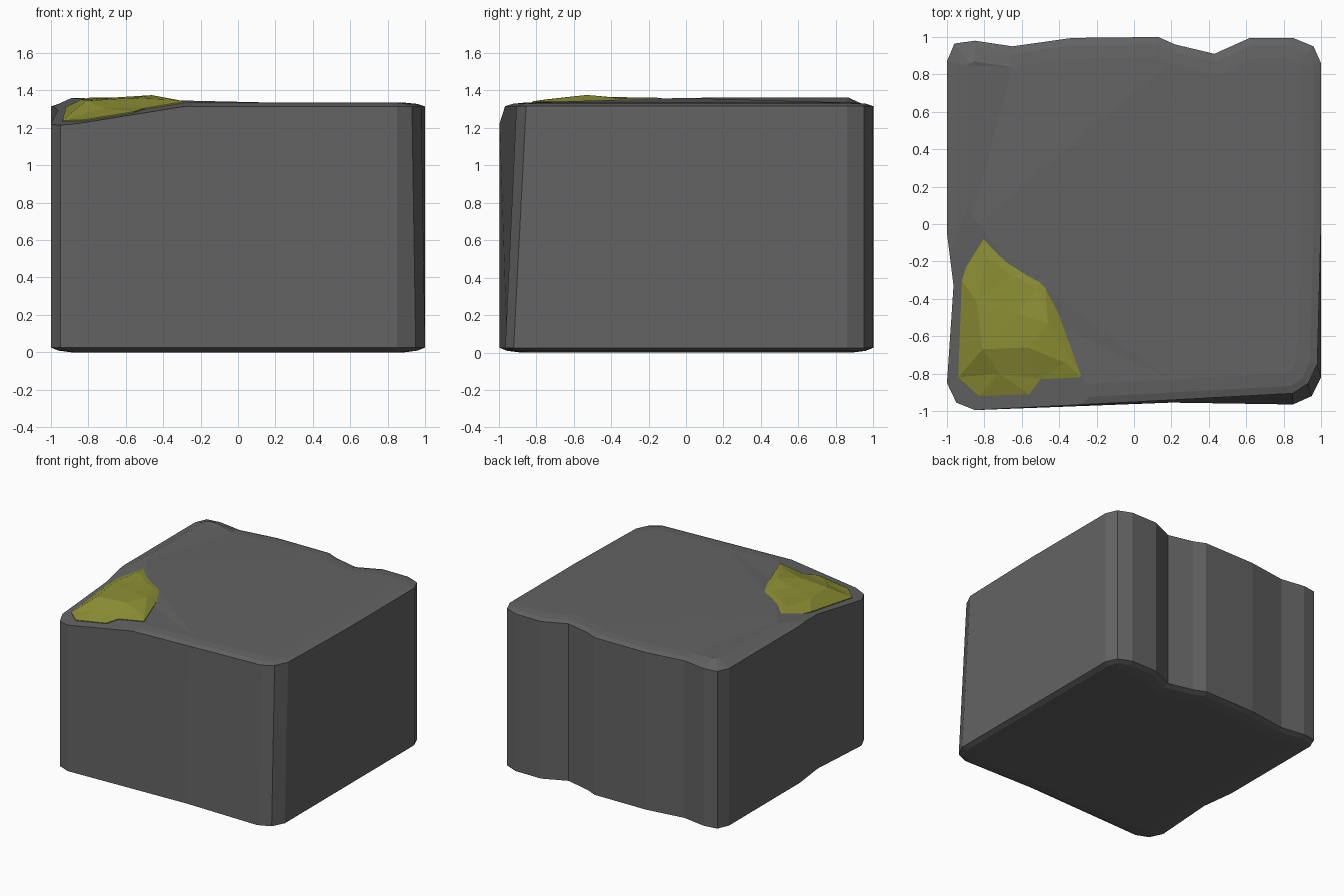
import bpy, bmesh
from mathutils import Vector
from mathutils.geometry import delaunay_2d_cdt, normal

cube = bpy.data.objects.get("Cube")
if cube:
    bpy.data.objects.remove(cube, do_unlink=True)


def make_material(name, rgb):
    mat = bpy.data.materials.new(name)
    mat.use_nodes = True
    mat.diffuse_color = (*rgb, 1)
    mat.node_tree.nodes["Principled BSDF"].inputs["Base Color"].default_value = (*rgb, 1)
    return mat


def add_object(name, bm, mat):
    bmesh.ops.recalc_face_normals(bm, faces=bm.faces)
    mesh = bpy.data.meshes.new(name)
    bm.to_mesh(mesh)
    bm.free()
    mesh.materials.append(mat)
    obj = bpy.data.objects.new(name, mesh)
    bpy.context.collection.objects.link(obj)
    return obj


stone = make_material("dark grey stone", (0.125, 0.125, 0.125))
moss = make_material("olive moss", (0.27, 0.28, 0.035))

# Slope of the chipped corner, shared by the stone and the moss
chip_point = Vector((-0.28, -0.82, 1.335))
chip_normal = normal((chip_point, Vector((-0.82, 0, 1.36)), Vector((-0.85, -0.95, 1.23))))
if chip_normal.z < 0:
    chip_normal.negate()


def chip_height(x, y):
    d = chip_normal.x * (x - chip_point.x) + chip_normal.y * (y - chip_point.y)
    return min(1.335, chip_point.z - d / chip_normal.z)


# Stone block: a worn outline, extruded, with softened rims
outline = [(-0.85, -0.995), (0.2, -0.955), (0.85, -0.965), (0.95, -0.92), (1, -0.82),
           (1, 0), (1, 0.86), (0.96, 0.95), (0.85, 0.995), (0.62, 0.995),
           (0.43, 0.91), (0.22, 0.96), (0.13, 1), (-0.33, 0.995), (-0.65, 0.95),
           (-0.85, 0.98), (-0.96, 0.965), (-1, 0.87), (-1, -0.05), (-0.965, -0.33),
           (-1, -0.85), (-0.95, -0.955)]


def lean(x, y):
    # The front right corner leans back toward the top
    if x > 0 and y < -0.75:
        return x - (0.02 if x > 0.9 else 0), y + 0.07 * x
    return x, y


bm = bmesh.new()
low = [bm.verts.new((x, y, 0.025)) for x, y in outline]
high = [bm.verts.new((*lean(x, y), 1.315)) for x, y in outline]
n = len(outline)
for i in range(n):
    j = (i + 1) % n
    bm.faces.new((low[i], low[j], high[j], high[i]))
bottom = bm.faces.new(low[::-1])
top = bm.faces.new(high)
bm.normal_update()
for face, steps in ((top, ((0.04, 0.013), (0.07, 0.007))),
                    (bottom, ((0.04, 0.016), (0.07, 0.009)))):
    for thickness, rise in steps:
        bmesh.ops.inset_region(bm, faces=[face], thickness=thickness, depth=0,
                               use_even_offset=True)
        for v in face.verts:
            v.co.z += rise if face is top else -rise

# Slight swell along the left of the top
for v in top.verts:
    if v.co.x < -0.84 and v.co.y > -0.2:
        v.co.z = 1.36
bmesh.ops.triangulate(bm, faces=[top])

# Chip the front left corner away
bmesh.ops.bisect_plane(bm, geom=bm.verts[:] + bm.edges[:] + bm.faces[:],
                       plane_co=chip_point, plane_no=chip_normal, clear_outer=True)
bmesh.ops.holes_fill(bm, edges=[e for e in bm.edges if e.is_boundary], sides=0)
add_object("stone_block", bm, stone)

# Moss patch: rim sunk into the chip, lumpy points above it
rim = [(-0.82, 0.01), (-0.68, -0.12), (-0.48, -0.27), (-0.28, -0.82), (-0.5, -0.83),
       (-0.56, -0.91), (-0.83, -0.92), (-0.94, -0.82), (-0.92, -0.3)]
lumps = [(-0.79, -0.17, 1.362), (-0.66, -0.27, 1.362), (-0.52, -0.34, 1.358),
         (-0.84, -0.42, 1.352), (-0.62, -0.48, 1.365), (-0.46, -0.53, 1.375),
         (-0.81, -0.67, 1.345), (-0.57, -0.66, 1.36), (-0.37, -0.74, 1.352),
         (-0.72, -0.8, 1.305)]
points = [Vector((x, y, chip_height(x, y) + 0.006)) for x, y in rim]
points += [Vector(p) for p in lumps]
edges = [(i, (i + 1) % len(rim)) for i in range(len(rim))]
_, _, tris, _, _, _ = delaunay_2d_cdt([p.xy for p in points], edges, [], 1, 0.0001)
bm = bmesh.new()
verts = [bm.verts.new(p) for p in points]
for tri in tris:
    bm.faces.new([verts[i] for i in tri])
bm.normal_update()

# Skirt that closes the rim against the stone
border = [e for e in bm.edges if e.is_boundary]
skirt = bmesh.ops.extrude_edge_only(bm, edges=border)["geom"]
for v in skirt:
    if isinstance(v, bmesh.types.BMVert):
        v.co.z -= 0.03
bmesh.ops.holes_fill(bm, edges=[e for e in bm.edges if e.is_boundary], sides=0)
add_object("moss_patch", bm, moss)
